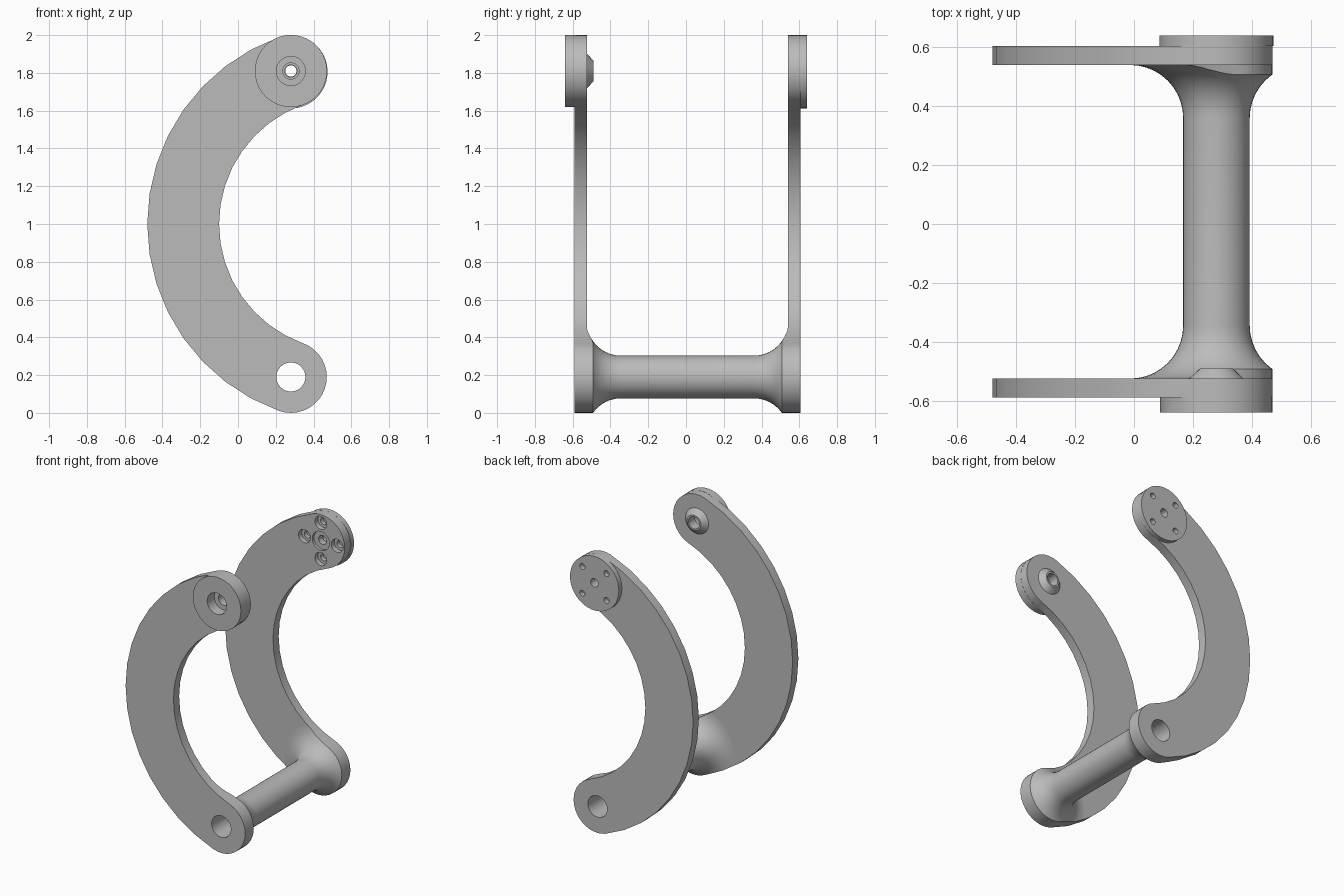
import bpy, bmesh, math
from mathutils import Vector

if "Cube" in bpy.data.objects:
    bpy.data.objects.remove(bpy.data.objects["Cube"])

grey = bpy.data.materials.new("plain grey")
grey.diffuse_color = (0.5, 0.5, 0.5, 1)
grey.use_nodes = True
grey.node_tree.nodes["Principled BSDF"].inputs["Base Color"].default_value = grey.diffuse_color

X, ZT, ZB, R = 0.28, 1.81, 0.19, 0.19      # end centres and half width of the arms
AX, AZ = 0.57, 1.0                         # centre of the arm's arc
ARC_R = math.hypot(AX - X, ZT - AZ)


def finish(name, bm):
    bmesh.ops.recalc_face_normals(bm, faces=bm.faces)
    me = bpy.data.meshes.new(name)
    bm.to_mesh(me)
    bm.free()
    me.materials.append(grey)
    ob = bpy.data.objects.new(name, me)
    bpy.context.collection.objects.link(ob)
    return ob


def arc(cx, cz, r, a0, a1, n):
    return [(cx + r * math.cos(a0 + (a1 - a0) * i / n),
             cz + r * math.sin(a0 + (a1 - a0) * i / n)) for i in range(n + 1)]


def c_plate(name, y0, y1):
    """C-shaped outline with round ends, extruded along y."""
    a = math.atan2(ZT - AZ, X - AX)
    b = 2 * math.pi - a
    pts = arc(AX, AZ, ARC_R + R, a, b, 16)
    pts += arc(X, ZB, R, b, b + math.pi, 18)[1:-1]
    pts += arc(AX, AZ, ARC_R - R, b, a, 16)
    pts += arc(X, ZT, R, a + math.pi, a + 2 * math.pi, 18)[1:-1]
    bm = bmesh.new()
    f = bm.faces.new([bm.verts.new((x, y0, z)) for x, z in pts])
    g = bmesh.ops.extrude_face_region(bm, geom=[f])["geom"]
    bmesh.ops.translate(bm, vec=(0, y1 - y0, 0),
                        verts=[v for v in g if isinstance(v, bmesh.types.BMVert)])
    return finish(name, bm)


def turned(name, profile, x, z, n=32):
    """Solid of revolution about a y axis; profile is (radius, y)."""
    bm = bmesh.new()
    rings = [[bm.verts.new((x + r * math.cos(2 * math.pi * i / n), y,
                            z + r * math.sin(2 * math.pi * i / n))) for i in range(n)]
             for r, y in profile]
    for p, q in zip(rings, rings[1:]):
        for i in range(n):
            bm.faces.new((p[i], p[(i + 1) % n], q[(i + 1) % n], q[i]))
    bm.faces.new(rings[0])
    bm.faces.new(rings[-1])
    return finish(name, bm)


def combine(ob, tool, op):
    m = ob.modifiers.new("bool", 'BOOLEAN')
    m.object, m.operation, m.solver = tool, op, 'EXACT'
    bpy.context.view_layer.objects.active = ob
    bpy.ops.object.modifier_apply(modifier=m.name)
    bpy.data.objects.remove(tool)


def bore(ob, r, y0, y1, x, z, n=24):
    combine(ob, turned("cutter", [(r, y0), (r, y1)], x, z, n), 'DIFFERENCE')


# front arm with outer boss and conical bearing seat
front = c_plate("front_arm", -0.59, -0.525)
combine(front, turned("boss", [(0.191, -0.64), (0.191, -0.585)], X, ZT, 40), 'UNION')
combine(front, turned("seat", [(0.092, -0.54), (0.092, -0.525), (0.055, -0.49)], X, ZT), 'UNION')
bore(front, 0.077, -0.7, -0.56, X, ZT)
bore(front, 0.043, -0.7, -0.4, X, ZT)
bore(front, 0.077, -0.7, -0.4, X, ZB)

# back arm with counterbored screw holes on its inner face
back = c_plate("back_arm", 0.54, 0.605)
bore(back, 0.077, 0.4, 0.7, X, ZB)
bore(back, 0.068, 0.4, 0.56, X, ZT)
bore(back, 0.032, 0.4, 0.7, X, ZT)
for k in range(4):
    a = k * math.pi / 2
    x, z = X + 0.13 * math.cos(a), ZT + 0.13 * math.sin(a)
    bore(back, 0.047, 0.4, 0.575, x, z)
    bore(back, 0.026, 0.4, 0.7, x, z)

# mounting disc on the outside of the back arm
disc = turned("mounting_disc", [(0.194, 0.605), (0.194, 0.64)], X, 1.806, 48)
bore(disc, 0.03, 0.5, 0.7, X, ZT)
for k in range(4):
    a = math.pi / 4 + k * math.pi / 2
    bore(disc, 0.021, 0.5, 0.7, X + 0.136 * math.cos(a), 1.806 + 0.136 * math.sin(a), 16)

# hollow crossbar, flared into both arms and trimmed to the arm outline
F, RB = 0.18, 0.113
flare = [(RB + F - F * math.sin(t), F - F * math.cos(t))
         for t in (i * math.pi / 20 for i in range(11))]
profile = [(r, -0.525 + F - d) for r, d in
           [(RB + F * (1 - math.cos(i * math.pi / 20)), F * math.sin(i * math.pi / 20))
            for i in range(10, -1, -1)]]
profile += [(r, 0.015 - (y - 0.0)) for r, y in reversed(profile)]
bar = turned("crossbar", profile, X, ZB, 40)
combine(bar, c_plate("trim", -0.7, 0.7), 'INTERSECT')
bore(bar, 0.077, -0.8, 0.8, X, ZB)

# smooth curved surfaces, keep edges sharp
for ob in (front, back, disc, bar):
    bpy.ops.object.select_all(action='DESELECT')
    ob.select_set(True)
    bpy.context.view_layer.objects.active = ob
    bpy.ops.object.shade_smooth_by_angle(angle=math.radians(30))
